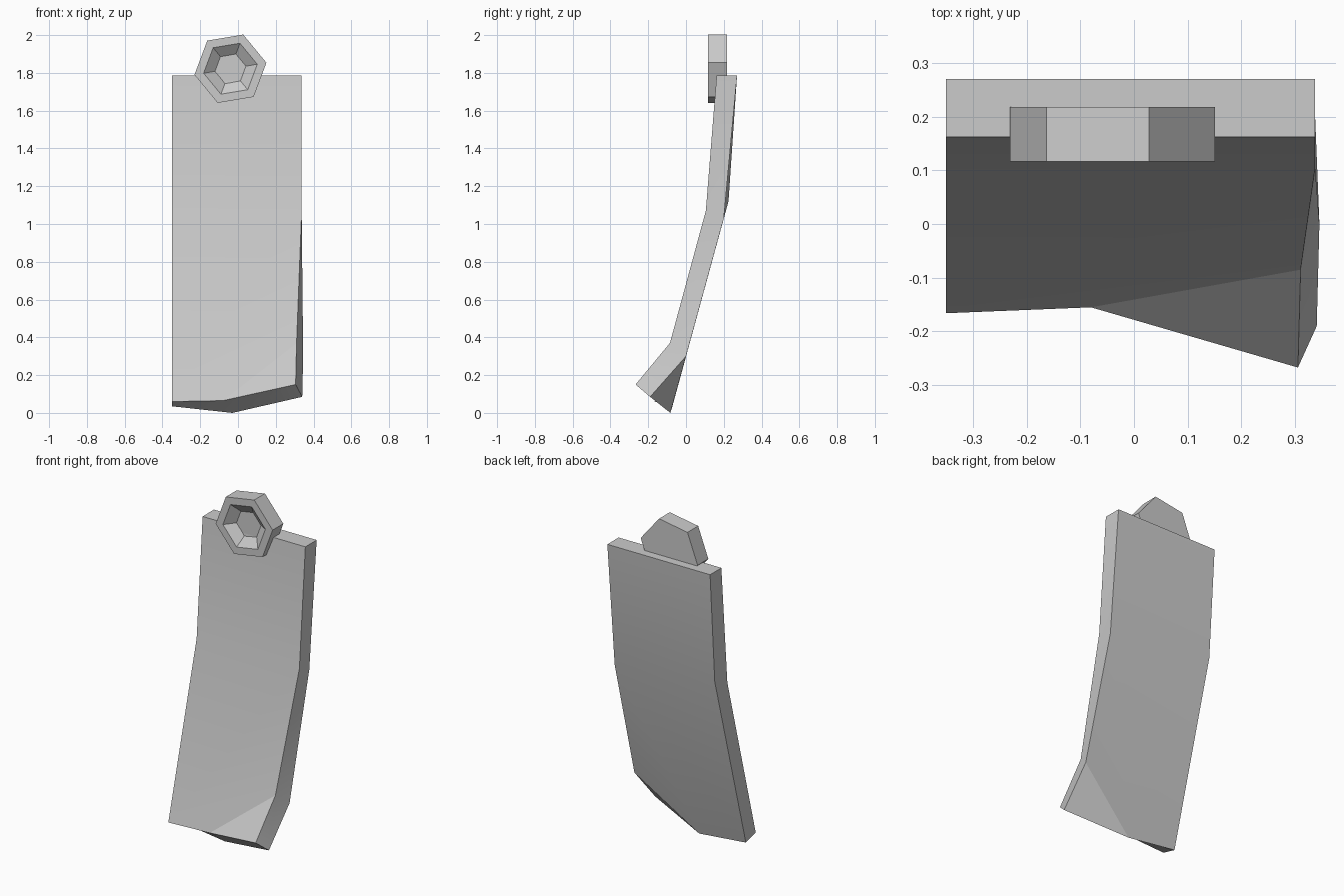
import bpy
import bmesh
from math import cos, sin, radians

cube = bpy.data.objects.get("Cube")
if cube:
    bpy.data.objects.remove(cube)

grey = bpy.data.materials.new("light grey")
grey.use_nodes = True
colour = (0.6, 0.6, 0.6, 1)
grey.diffuse_color = colour
grey.node_tree.nodes["Principled BSDF"].inputs["Base Color"].default_value = colour


def finish(name, bm, smooth_angle=None):
    bmesh.ops.recalc_face_normals(bm, faces=bm.faces)
    mesh = bpy.data.meshes.new(name)
    bm.to_mesh(mesh)
    bm.free()
    mesh.materials.append(grey)
    obj = bpy.data.objects.new(name, mesh)
    bpy.context.collection.objects.link(obj)
    if smooth_angle:
        bpy.ops.object.select_all(action="DESELECT")
        obj.select_set(True)
        bpy.context.view_layer.objects.active = obj
        bpy.ops.object.shade_smooth_by_angle(angle=radians(smooth_angle))
    return obj


def bridge(bm, a, b):
    for i in range(len(a)):
        j = (i + 1) % len(a)
        bm.faces.new((a[i], a[j], b[j], b[i]))


# Bent plate: front and back outlines, running clockwise from the top left
front = [(-0.35, 0.162, 1.785), (0.337, 0.162, 1.785), (0.337, 0.105, 1.07),
         (0.31, -0.085, 0.37), (0.305, -0.267, 0.15), (-0.08, -0.155, 0.065),
         (-0.35, -0.166, 0.06), (-0.35, 0.105, 1.07)]
back = [(-0.35, 0.27, 1.785), (0.337, 0.27, 1.785), (0.337, 0.2, 1.03),
        (0.345, 0.0, 0.3), (0.34, -0.19, 0.085), (-0.03, -0.083, 0.0),
        (-0.35, -0.072, 0.035), (-0.35, 0.225, 1.12)]
# Upper panel, lower panel and the folded corner
panels = [(0, 1, 2, 7), (7, 2, 3, 5, 6), (3, 4, 5)]
bm = bmesh.new()
sheets = [[bm.verts.new(p) for p in outline] for outline in (front, back)]
for sheet in sheets:
    for panel in panels:
        bm.faces.new([sheet[i] for i in panel])
bridge(bm, *sheets)
finish("bent_plate", bm, 30)

# Hexagonal bolt with a tapered recess: rings of (radius, y) from back to floor
bm = bmesh.new()
rings = []
for radius, y in [(0.193, 0.218), (0.193, 0.116), (0.144, 0.116), (0.083, 0.16)]:
    angles = [radians(9.5 + 60 * k) for k in range(6)]
    rings.append([bm.verts.new((-0.04 + radius * cos(a), y, 1.822 + radius * sin(a)))
                  for a in angles])
for a, b in zip(rings, rings[1:]):
    bridge(bm, a, b)
bm.faces.new(rings[0])
bm.faces.new(rings[-1])
finish("hex_bolt", bm)
